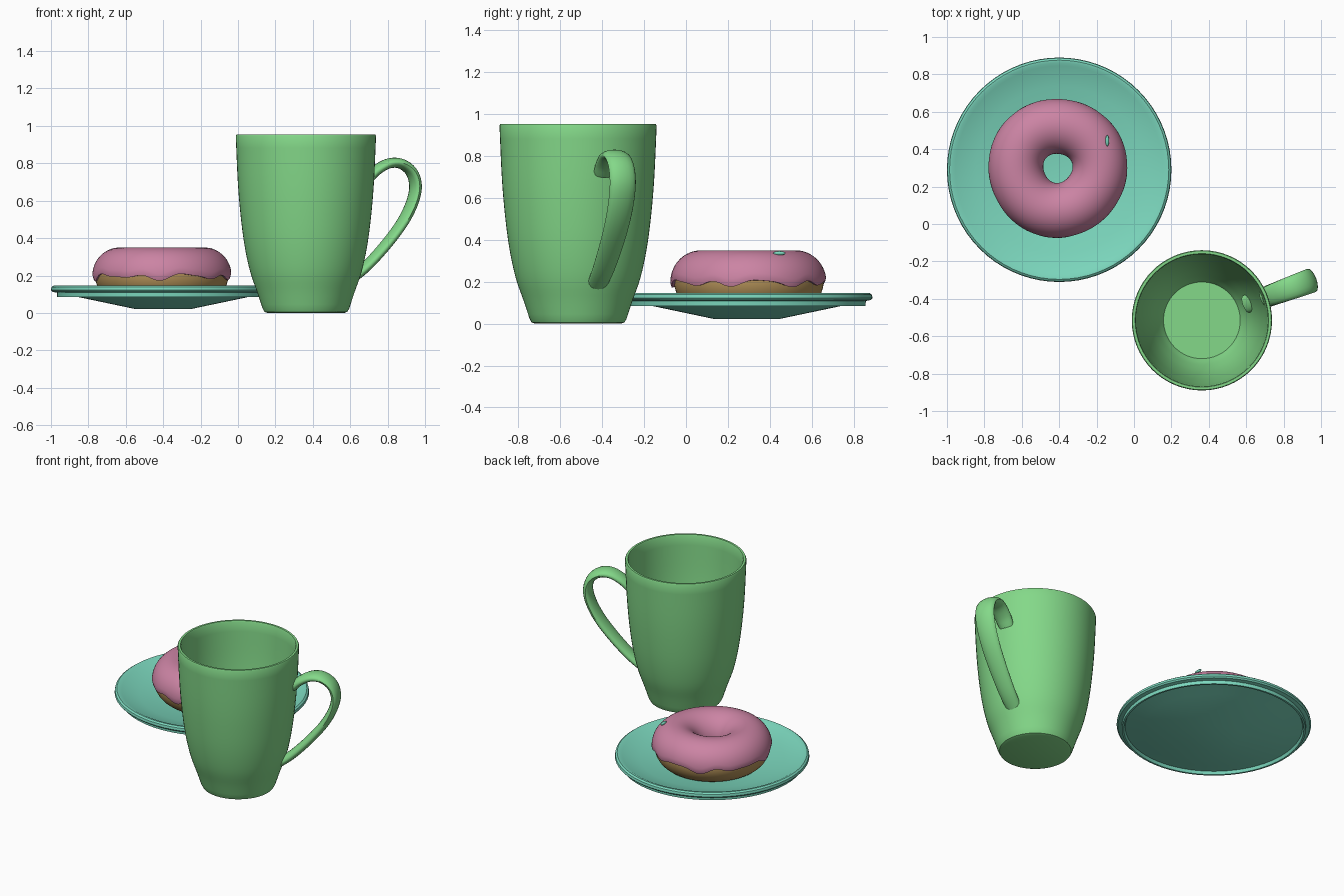
import bpy, bmesh, math
from mathutils import Vector

if "Cube" in bpy.data.objects:
    bpy.data.objects.remove(bpy.data.objects["Cube"])


def material(name, rgb):
    m = bpy.data.materials.new(name)
    m.diffuse_color = (*rgb, 1)
    m.use_nodes = True
    m.node_tree.nodes["Principled BSDF"].inputs["Base Color"].default_value = m.diffuse_color
    return m


GREEN = material("mug green", (0.23, 0.69, 0.25))
TEAL = material("plate teal", (0.20, 0.68, 0.51))
PINK = material("icing pink", (0.60, 0.23, 0.37))
BROWN = material("dough brown", (0.46, 0.29, 0.10))


def finish(bm, name, mat, loc=(0, 0, 0), rot=0, angle=35):
    bmesh.ops.recalc_face_normals(bm, faces=bm.faces)
    me = bpy.data.meshes.new(name)
    bm.to_mesh(me)
    bm.free()
    me.materials.append(mat)
    ob = bpy.data.objects.new(name, me)
    ob.location = loc
    ob.rotation_euler.z = rot
    bpy.context.collection.objects.link(ob)
    bpy.ops.object.select_all(action='DESELECT')
    ob.select_set(True)
    bpy.context.view_layer.objects.active = ob
    bpy.ops.object.shade_smooth_by_angle(angle=math.radians(angle))
    return ob


def skin(bm, rings, close_rings=False, cap=False):
    """Join equal-length closed rings of points with quads."""
    vs = [[bm.verts.new(p) for p in r] for r in rings]
    n = len(vs[0])
    pairs = list(zip(vs, vs[1:])) + ([(vs[-1], vs[0])] if close_rings else [])
    for a, b in pairs:
        for i in range(n):
            j = (i + 1) % n
            bm.faces.new((a[i], a[j], b[j], b[i]))
    if cap:
        bm.faces.new(vs[0])
        bm.faces.new(vs[-1])


def circle(r, z, n):
    return [(r * math.cos(2 * math.pi * i / n), r * math.sin(2 * math.pi * i / n), z) for i in range(n)]


def spline(pts, steps):
    """Catmull-Rom curve through the points."""
    p = [Vector(q) for q in pts]
    p = [2 * p[0] - p[1]] + p + [2 * p[-1] - p[-2]]
    out = []
    for i in range(1, len(p) - 2):
        a, b, c, d = p[i - 1:i + 3]
        for s in range(steps):
            t = s / steps
            out.append(0.5 * (2 * b + (c - a) * t + (2 * a - 5 * b + 4 * c - d) * t * t
                              + (3 * b - a - 3 * c + d) * t ** 3))
    return out + [p[-2]]


def lathe(name, profile, mat, loc, n=64):
    bm = bmesh.new()
    skin(bm, [circle(r, z, n) for r, z in profile], cap=True)
    return finish(bm, name, mat, loc)


MUG = (0.363, -0.515, 0)
PLATE = (-0.40, 0.29, 0)
DONUT = (-0.408, 0.30, 0.2)

# Mug: curved wall, rounded rim, hollow inside
outer = [(v.x, v.y) for v in spline([(0.232, 0.025), (0.26, 0.11), (0.298, 0.22), (0.328, 0.36),
                                     (0.349, 0.52), (0.364, 0.70), (0.375, 0.945)], 4)]
inner = [(v.x, v.y) for v in spline([(0.353, 0.945), (0.343, 0.70), (0.327, 0.52), (0.306, 0.36),
                                     (0.275, 0.22), (0.236, 0.11), (0.205, 0.05)], 4)]
lathe("mug_body", [(0.205, 0.0), (0.222, 0.006)] + outer + [(0.371, 0.953), (0.357, 0.953)] + inner,
      GREEN, MUG)

# Mug handle: flat oval section swept along an ear-shaped path
path = spline([(0.352, 0.715), (0.40, 0.762), (0.47, 0.799), (0.54, 0.798), (0.60, 0.755),
               (0.624, 0.68), (0.605, 0.59), (0.55, 0.485), (0.46, 0.37), (0.35, 0.255), (0.25, 0.175)], 4)
bm = bmesh.new()
rings = []
for i, p in enumerate(path):
    t = (path[min(i + 1, len(path) - 1)] - path[max(i - 1, 0)]).normalized()
    nrm = Vector((-t.y, t.x))
    f = i / (len(path) - 1)
    w = 0.048 + 0.018 * math.sin(math.pi * f) ** 0.7
    h = 0.027
    ring = []
    for k in range(16):
        a = 2 * math.pi * k / 16
        q = p + nrm * h * math.sin(a)
        ring.append((q.x, w * math.cos(a), q.y))
    rings.append(ring)
skin(bm, rings, cap=True)
finish(bm, "mug_handle", GREEN, MUG, math.radians(20), 50)

# Plate: shallow cone with a rim and thin ring underneath
lathe("plate", [(0.15, 0.021), (0.445, 0.083), (0.547, 0.104), (0.555, 0.085), (0.567, 0.085),
                (0.568, 0.108), (0.592, 0.113), (0.6, 0.122), (0.597, 0.138), (0.586, 0.146),
                (0.572, 0.145), (0.555, 0.136), (0.445, 0.112), (0.15, 0.052)], TEAL, PLATE, 72)

# Doughnut dough: plain ring
R, N = 0.225, 96
bm = bmesh.new()
skin(bm, [circle(R + 0.132 * math.cos(a), 0.13 * math.sin(a), N)
          for a in [2 * math.pi * k / 32 for k in range(32)]], close_rings=True)
finish(bm, "doughnut_dough", BROWN, DONUT)

# Icing: upper shell with a wavy lower edge that tucks into the dough
bm = bmesh.new()
M = 28
rings = []
for k in range(-1, M + 2):
    ring = []
    for i in range(N):
        u = 2 * math.pi * i / N
        wave = 0.08 * math.sin(9 * u) + 0.05 * math.sin(5 * u + 1) + 0.04 * math.sin(14 * u + 2)
        lo, hi = -0.05 + wave, math.pi + 0.15 - wave
        a = lo + (hi - lo) * min(max(k, 0), M) / M
        s = 0.86 if k in (-1, M + 1) else (0.97 if k in (0, M) else 1.0)
        r = R + 0.147 * s * math.cos(a) + 0.003 * math.sin(3 * u + 0.5)
        ring.append((r * math.cos(u), r * math.sin(u), 0.15 * s * math.sin(a)))
    rings.append(ring)
skin(bm, rings)
finish(bm, "doughnut_icing", PINK, DONUT, angle=50)

# Single sprinkle on the icing
bm = bmesh.new()
bmesh.ops.create_uvsphere(bm, u_segments=12, v_segments=8, radius=1)
for v in bm.verts:
    v.co = (v.co.x * 0.01, v.co.z * 0.03, v.co.y * 0.01)
finish(bm, "sprinkle", TEAL, (-0.143, 0.445, 0.336), 0, 60)
